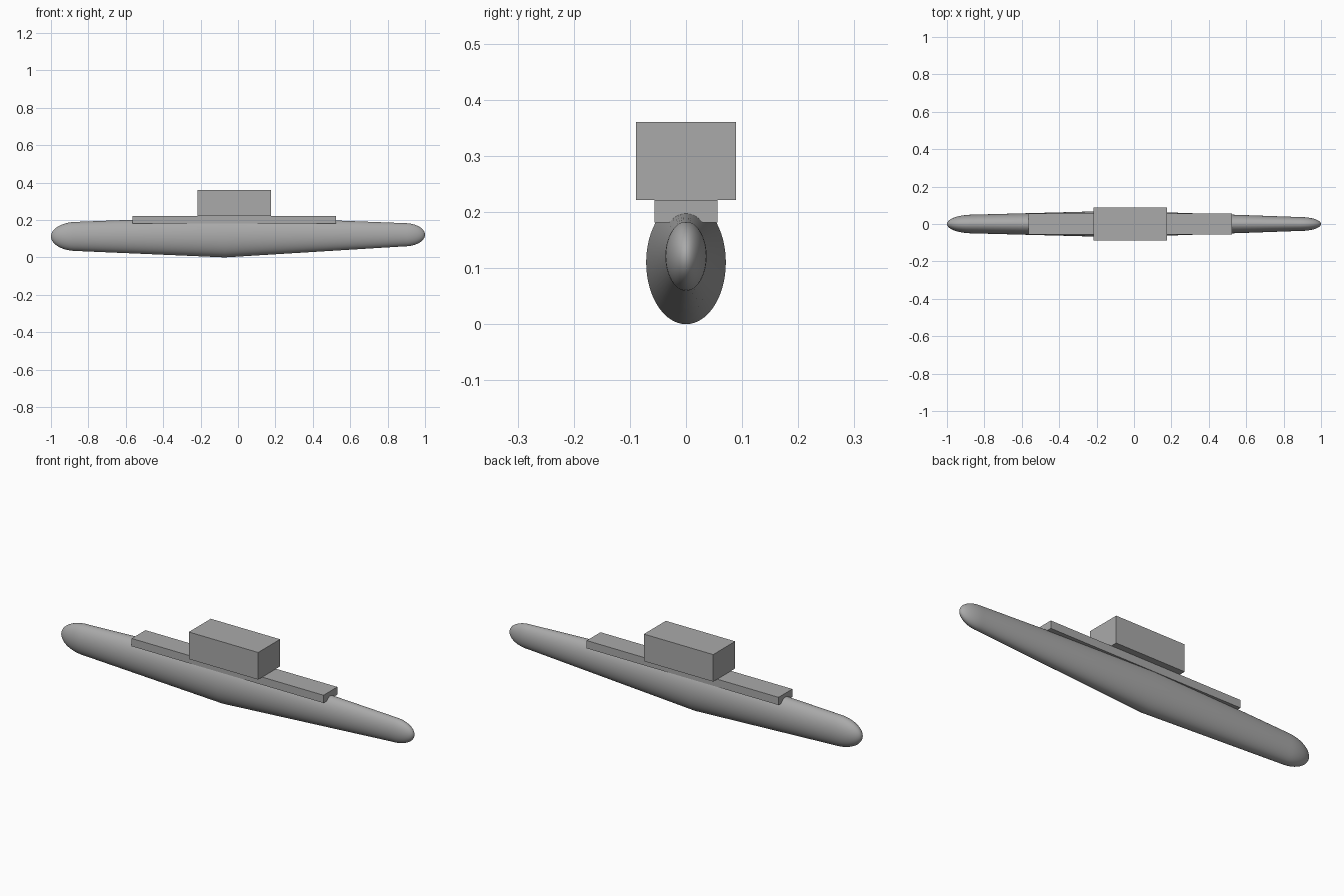
import bpy
import bmesh
import math

default = bpy.data.objects.get("Cube")
if default:
    bpy.data.objects.remove(default, do_unlink=True)

grey = bpy.data.materials.new("plain grey")
grey.use_nodes = True
colour = (0.4, 0.4, 0.4, 1)
grey.diffuse_color = colour
grey.node_tree.nodes["Principled BSDF"].inputs["Base Color"].default_value = colour


def finish(name, bm):
    """Turn a bmesh into a named object with the grey material."""
    bmesh.ops.recalc_face_normals(bm, faces=bm.faces)
    mesh = bpy.data.meshes.new(name)
    bm.to_mesh(mesh)
    bm.free()
    mesh.materials.append(grey)
    obj = bpy.data.objects.new(name, mesh)
    bpy.context.collection.objects.link(obj)
    return obj


def box(name, x, y, z):
    """Box between the given low and high limits on each axis."""
    bm = bmesh.new()
    bmesh.ops.create_cube(bm, size=1)
    for v in bm.verts:
        v.co = [lo + (c + 0.5) * (hi - lo) for c, (lo, hi) in zip(v.co, (x, y, z))]
    return finish(name, bm)


def hull(name, sections, tips, sides=64, cap_rings=12):
    """Loft ellipses (x, centre z, half width, half height) with rounded ends."""
    def cap(section, tip_x):
        x, zc, w, h = section
        angles = [math.pi / 2 * i / cap_rings for i in range(1, cap_rings)]
        return [(x + (tip_x - x) * math.sin(a), zc, w * math.cos(a), h * math.cos(a))
                for a in angles]

    rings = cap(sections[0], tips[0])[::-1] + sections + cap(sections[-1], tips[1])
    bm = bmesh.new()
    loops = []
    for x, zc, w, h in rings:
        turns = [math.tau * i / sides for i in range(sides)]
        loops.append([bm.verts.new((x, w * math.cos(t), zc + h * math.sin(t)))
                      for t in turns])
    for a, b in zip(loops, loops[1:]):
        for i in range(sides):
            j = (i + 1) % sides
            bm.faces.new((a[i], a[j], b[j], b[i]))
    for loop, section, tip in ((loops[0], sections[0], tips[0]),
                               (loops[-1], sections[-1], tips[1])):
        point = bm.verts.new((tip, 0, section[1]))
        for i in range(sides):
            bm.faces.new((loop[i], loop[(i + 1) % sides], point))
    return finish(name, bm)


# Tapered hull, widest near the middle, with a blunter right end
body = hull("hull",
            [(-0.86, 0.112, 0.05, 0.078),
             (-0.07, 0.11, 0.071, 0.11),
             (0.89, 0.121, 0.037, 0.062)],
            (-1, 1))
bpy.ops.object.select_all(action='DESELECT')
body.select_set(True)
bpy.context.view_layer.objects.active = body
bpy.ops.object.shade_smooth_by_angle(angle=math.radians(30))

# Flat deck on the hull, and the cabin block on the deck
box("deck", (-0.565, 0.525), (-0.056, 0.056), (0.181, 0.221))
box("cabin", (-0.217, 0.177), (-0.089, 0.089), (0.221, 0.36))
